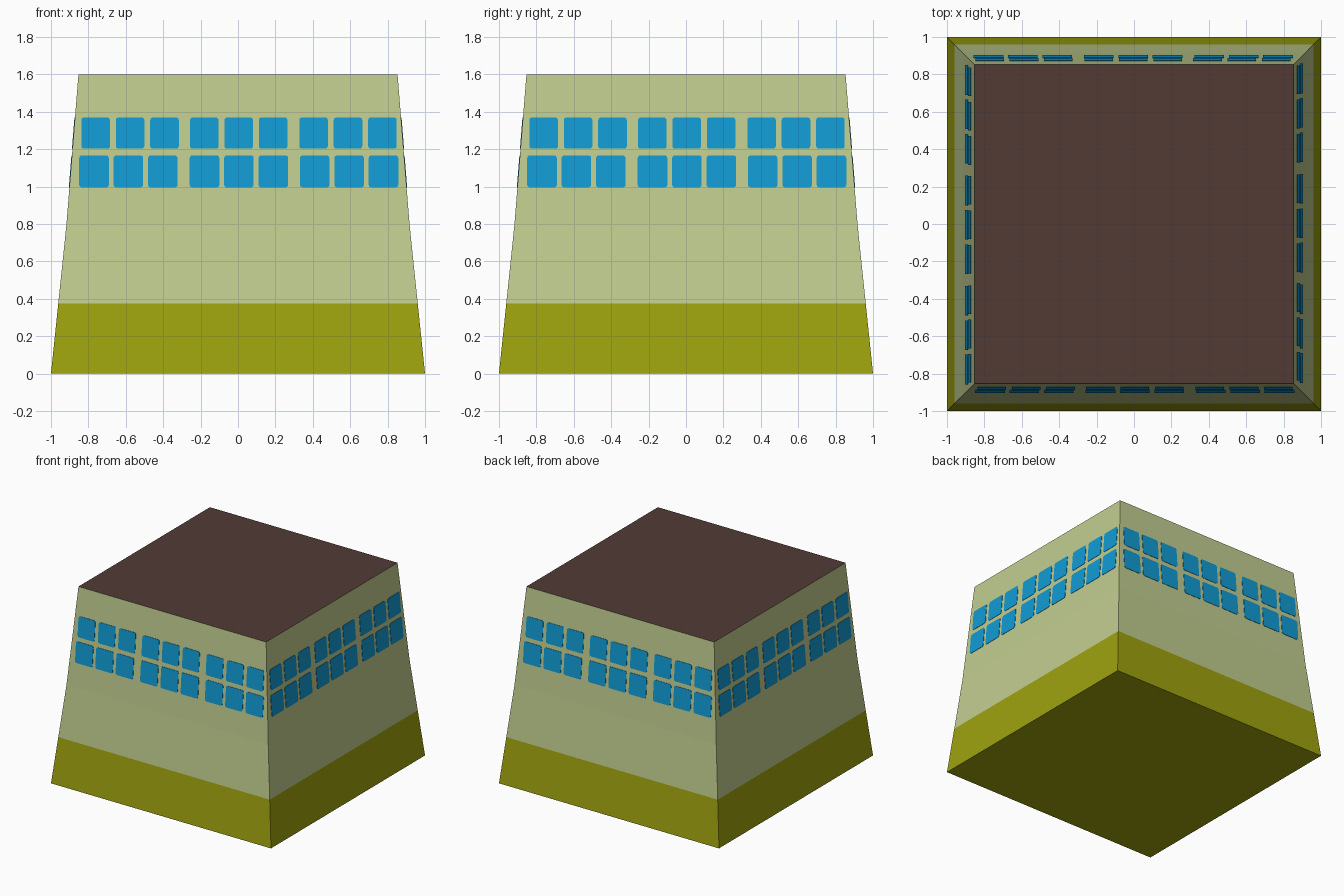
import bpy, bmesh, math
from mathutils import Matrix

if "Cube" in bpy.data.objects:
    bpy.data.objects.remove(bpy.data.objects["Cube"])


def material(name, r, g, b):
    lin = [((c / 255 + 0.055) / 1.055) ** 2.4 if c > 10 else c / 255 / 12.92 for c in (r, g, b)]
    m = bpy.data.materials.new(name)
    m.diffuse_color = (*lin, 1)
    m.use_nodes = True
    m.node_tree.nodes["Principled BSDF"].inputs["Base Color"].default_value = m.diffuse_color
    return m


wall_green = material("pale_green_wall", 194, 206, 144)
olive = material("olive_plinth", 158, 163, 14)
brown = material("brown_roof", 82, 59, 53)
blue = material("blue_window", 17, 155, 213)

# (height, half width) of the tapering tower
PROFILE = [(0, 1.0), (0.375, 0.961), (0.8, 0.917), (1.6, 0.853)]


def make_object(name, bm, mats):
    bmesh.ops.recalc_face_normals(bm, faces=bm.faces)
    me = bpy.data.meshes.new(name)
    bm.to_mesh(me)
    bm.free()
    for m in mats:
        me.materials.append(m)
    ob = bpy.data.objects.new(name, me)
    bpy.context.collection.objects.link(ob)
    return ob


# Tower body: stacked square rings, coloured by height
bm = bmesh.new()
rings = [[bm.verts.new((sx * h, sy * h, z)) for sx, sy in ((-1, -1), (1, -1), (1, 1), (-1, 1))]
         for z, h in PROFILE]
for low, high in zip(rings, rings[1:]):
    for i in range(4):
        j = (i + 1) % 4
        bm.faces.new((low[i], low[j], high[j], high[i]))
bm.faces.new(rings[0])
bm.faces.new(rings[-1])
for f in bm.faces:
    z = f.calc_center_median().z
    f.material_index = 1 if z < 0.375 else 2 if z > 1.59 else 0
make_object("tower_body", bm, [wall_green, olive, brown])


def wall_y(z):
    """Front wall position between the upper two rings."""
    (z0, h0), (z1, h1) = PROFILE[2:]
    return -(h0 + (h1 - h0) * (z - z0) / (z1 - z0))


def add_window(bm, cx, cz, w, h, r=0.014):
    """Thin rounded plate lying on the sloping front wall."""
    pts = []
    for k, (sx, sz) in enumerate(((1, 1), (-1, 1), (-1, -1), (1, -1))):
        for s in range(4):
            a = math.radians(90 * k + 30 * s)
            pts.append((cx + sx * (w / 2 - r) + r * math.cos(a),
                        cz + sz * (h / 2 - r) + r * math.sin(a)))
    back = [bm.verts.new((x, wall_y(z) + 0.001, z)) for x, z in pts]
    front = [bm.verts.new((x, wall_y(z) - 0.003, z)) for x, z in pts]
    bm.faces.new(front)
    bm.faces.new(back[::-1])
    n = len(pts)
    for i in range(n):
        j = (i + 1) % n
        bm.faces.new((front[i], back[i], back[j], front[j]))


# Windows: two rows of three triples, repeated on all four walls
ROWS = [(1.286, 0.167, 0.153, (-0.577, 0.004, 0.588)),
        (1.081, 0.171, 0.158, (-0.586, 0.005, 0.594))]
for n, side in enumerate(("front", "right", "back", "left")):
    bm = bmesh.new()
    for cz, h, w, groups in ROWS:
        for g in groups:
            for k in (-1, 0, 1):
                add_window(bm, g + k * 0.184, cz, w, h)
    bm.transform(Matrix.Rotation(n * math.pi / 2, 4, 'Z'))
    make_object(side + "_windows", bm, [blue])
